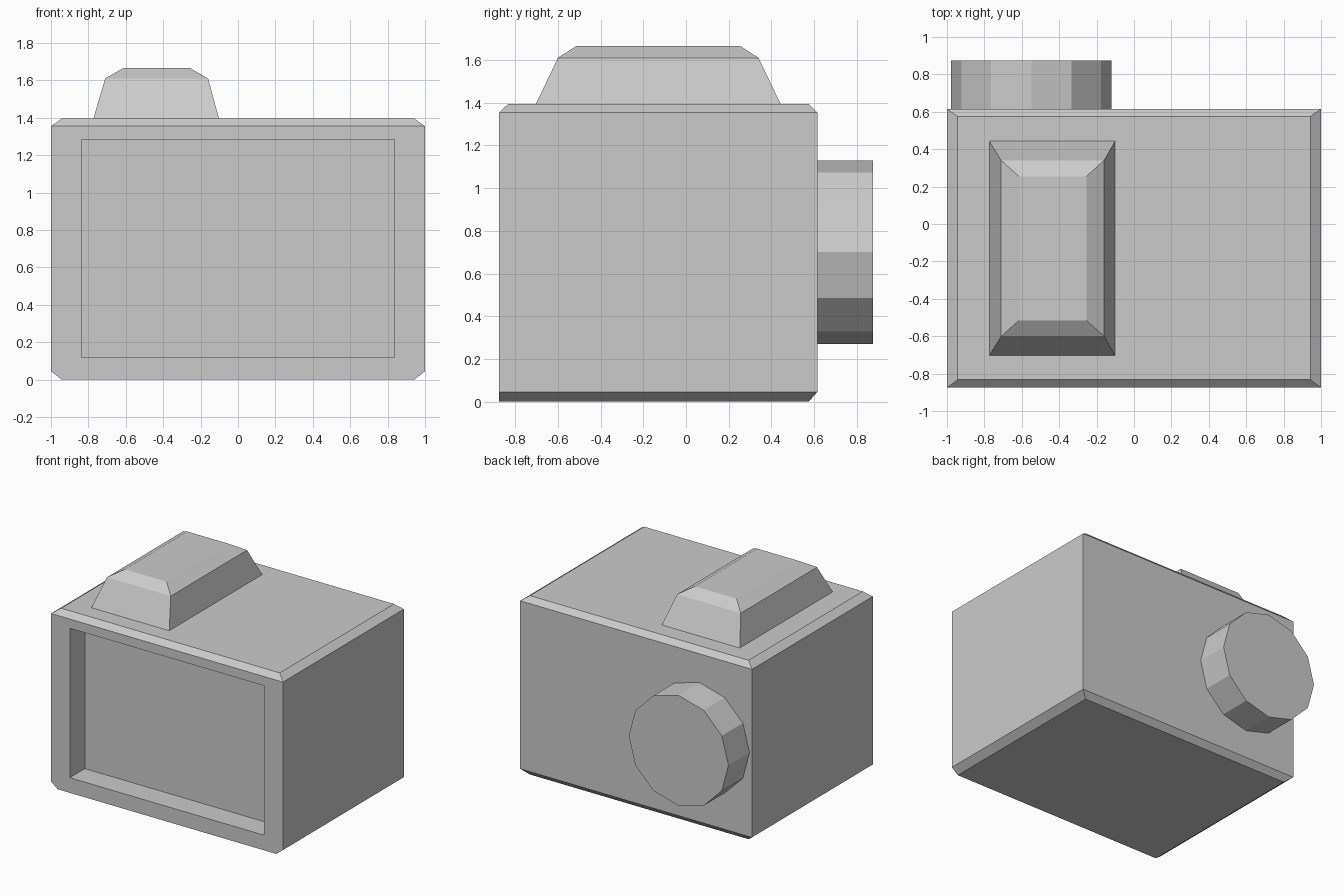
import bpy, bmesh, math
from mathutils import Matrix

if "Cube" in bpy.data.objects:
    bpy.data.objects.remove(bpy.data.objects["Cube"])


def finish(bm, name):
    bmesh.ops.recalc_face_normals(bm, faces=bm.faces[:])
    mesh = bpy.data.meshes.new(name)
    bm.to_mesh(mesh)
    bm.free()
    obj = bpy.data.objects.new(name, mesh)
    bpy.context.collection.objects.link(obj)
    return obj


def loft(rings):
    """Stack of rectangles (x0, x1, y0, y1, z) joined into a closed solid."""
    bm = bmesh.new()
    loops = [[bm.verts.new((x, y, z)) for x, y in
              ((x0, y0), (x1, y0), (x1, y1), (x0, y1))]
             for x0, x1, y0, y1, z in rings]
    bm.faces.new(loops[0][::-1])
    bm.faces.new(loops[-1])
    for a, b in zip(loops, loops[1:]):
        for i in range(4):
            j = (i + 1) % 4
            bm.faces.new((a[i], a[j], b[j], b[i]))
    bm.normal_update()
    return bm


# Body with chamfered top and bottom edges
front, back = -0.875, 0.615
bm = loft([(-0.943, 0.943, front, 0.575, 0),
           (-1, 1, front, back, 0.045),
           (-1, 1, front, back, 1.355),
           (-0.943, 0.943, -0.832, 0.575, 1.395)])

# Recessed front panel
panel = max((f for f in bm.faces if f.normal.y < -0.99), key=lambda f: f.calc_area())
bmesh.ops.inset_individual(bm, faces=[panel], thickness=0.1)
for v in panel.verts:
    v.co.x = math.copysign(0.838, v.co.x)
    v.co.z = 1.283 if v.co.z > 0.7 else 0.118
inner = bmesh.ops.extrude_discrete_faces(bm, faces=[panel])["faces"][0]
for v in inner.verts:
    v.co.y += 0.185
finish(bm, "body")

# Tapered housing on top
finish(loft([(-0.775, -0.10, -0.705, 0.445, 1.39),
             (-0.71, -0.16, -0.60, 0.34, 1.61),
             (-0.615, -0.255, -0.515, 0.255, 1.665)]), "top_housing")

# Twelve-sided knob on the back
bm = bmesh.new()
bmesh.ops.create_cone(bm, cap_ends=True, segments=12, radius1=0.43, radius2=0.43,
                      depth=0.265,
                      matrix=Matrix.Translation((-0.549, 0.7425, 0.70))
                      @ Matrix.Rotation(math.pi / 2, 4, 'X'))
finish(bm, "back_knob")
